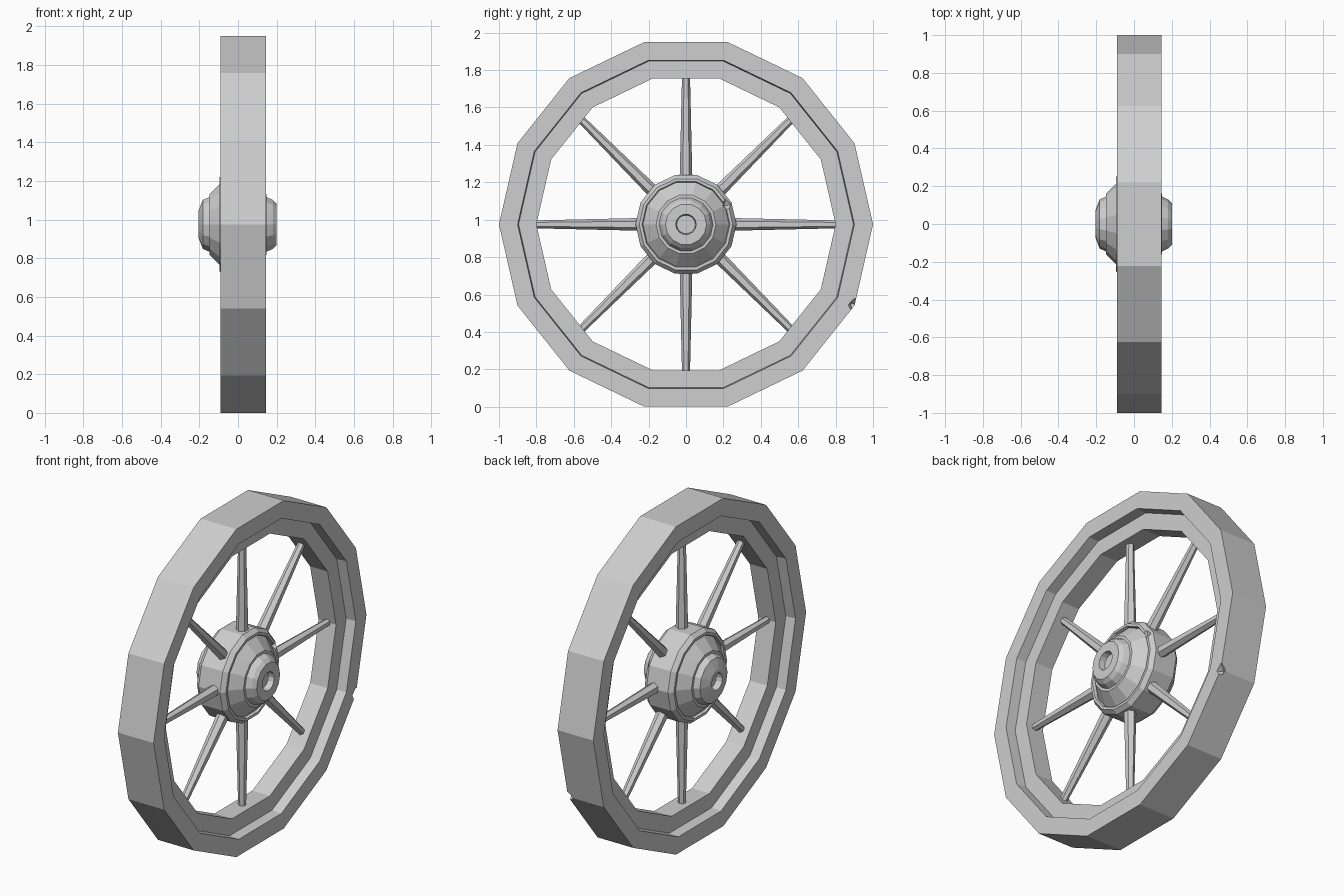
import bpy, bmesh, math
from mathutils import Matrix, Vector

cube = bpy.data.objects.get("Cube")
if cube:
    bpy.data.objects.remove(cube, do_unlink=True)

AXLE_Z = 0.975
SIDES = 14

grey = bpy.data.materials.new("weathered grey")
grey.use_nodes = True
colour = (0.62, 0.62, 0.62, 1)
grey.diffuse_color = colour
grey.node_tree.nodes["Principled BSDF"].inputs["Base Color"].default_value = colour


def finish(name, bm):
    bmesh.ops.recalc_face_normals(bm, faces=bm.faces)
    mesh = bpy.data.meshes.new(name)
    bm.to_mesh(mesh)
    bm.free()
    mesh.materials.append(grey)
    obj = bpy.data.objects.new(name, mesh)
    bpy.context.collection.objects.link(obj)
    return obj


def on_wheel(x, r, degrees):
    a = math.radians(degrees)
    return Vector((x, r * math.cos(a), AXLE_Z + r * math.sin(a)))


def lathe(name, profile, closed=False):
    """Turn (x, radius) points about the axle; open profiles get end caps."""
    bm = bmesh.new()
    rings = [[bm.verts.new(on_wheel(x, r, 360 * i / SIDES)) for i in range(SIDES)]
             for x, r in profile]
    pairs = list(zip(rings, rings[1:]))
    if closed:
        pairs.append((rings[-1], rings[0]))
    else:
        bm.faces.new(rings[0])
        bm.faces.new(rings[-1])
    for a, b in pairs:
        for i in range(SIDES):
            j = (i + 1) % SIDES
            bm.faces.new((a[i], a[j], b[j], b[i]))
    return finish(name, bm)


def chip(target, x, r, degrees, size):
    """Knock a small angular notch out of an edge."""
    bm = bmesh.new()
    bmesh.ops.create_cone(bm, segments=4, radius1=1, radius2=0, depth=1, cap_ends=True)
    bmesh.ops.translate(bm, verts=bm.verts, vec=(0, 0, 0.5))
    # point the tip towards the middle of the rim section
    tip = Vector((0.03 - x, 0, 0)).normalized()
    a = math.radians(degrees)
    inward = -1 if r > 0.85 or r < 0.4 else 1
    tip += Vector((0, math.cos(a), math.sin(a))) * inward * 0.6
    rot = tip.to_track_quat("Z", "Y").to_matrix().to_4x4()
    bm.transform(Matrix.Translation(on_wheel(x, r, degrees) - tip * size * 0.2)
                 @ rot @ Matrix.Scale(size, 4))
    cutter = finish("chip_cutter", bm)
    cutter.hide_render = True
    cutter.hide_set(True)
    cutter.display_type = "WIRE"
    mod = target.modifiers.new("chip", "BOOLEAN")
    mod.operation = "DIFFERENCE"
    mod.solver = "EXACT"
    mod.object = cutter
    return cutter


# Rim: wide outer tyre with a narrower stepped felloe inside
rim = lathe("rim", [(-0.09, 1.0), (0.145, 1.0), (0.145, 0.9), (0.085, 0.895),
                    (0.085, 0.8), (-0.03, 0.8), (-0.03, 0.895), (-0.09, 0.9)], closed=True)

# Hub: drum with raised lips, sloped shoulders and hollow axle caps
shoulder = [(0.07, 0.27), (0.095, 0.25), (0.095, 0.235), (0.08, 0.23), (0.148, 0.16), (0.148, 0.145)]
right_cap = [(0.18, 0.13), (0.2, 0.11), (0.2, 0.055), (0.165, 0.05)]
left_cap = [(-0.165, 0.05), (-0.205, 0.05), (-0.205, 0.07), (-0.182, 0.13)]
hub = lathe("hub", left_cap + [(-x, r) for x, r in reversed(shoulder)] + shoulder + right_cap)

# Chipped edges
step = 360 / SIDES
cutters = [
    chip(rim, 0.145, 1.0, 6 * step, 0.06),
    chip(rim, 0.145, 1.0, -step, 0.06),
    chip(rim, -0.09, 1.0, 2 * step, 0.085),
    chip(rim, 0.085, 0.8, -4 * step, 0.055),
    chip(rim, -0.03, 0.8, -6 * step, 0.055),
    chip(hub, 0.095, 0.24, 26, 0.04),
    chip(hub, 0.19, 0.125, 210, 0.04),
    chip(hub, -0.19, 0.11, 60, 0.04),
]

# Bake the notches and drop the cutters
bpy.context.view_layer.update()
graph = bpy.context.evaluated_depsgraph_get()
for obj in (rim, hub):
    baked = bpy.data.meshes.new_from_object(obj.evaluated_get(graph))
    obj.modifiers.clear()
    obj.data = baked
for cutter in cutters:
    bpy.data.objects.remove(cutter, do_unlink=True)

# Eight tapered spokes from hub to rim
INNER, OUTER = 0.2, 0.81
for i in range(8):
    bm = bmesh.new()
    bmesh.ops.create_cone(bm, segments=6, radius1=0.035, radius2=0.021,
                          depth=OUTER - INNER, cap_ends=True)
    bm.transform(Matrix.Translation((0.027, 0, AXLE_Z))
                 @ Matrix.Rotation(math.radians(45 * i), 4, "X")
                 @ Matrix.Translation((0, 0, (INNER + OUTER) / 2)))
    finish(f"spoke_{i + 1}", bm)
